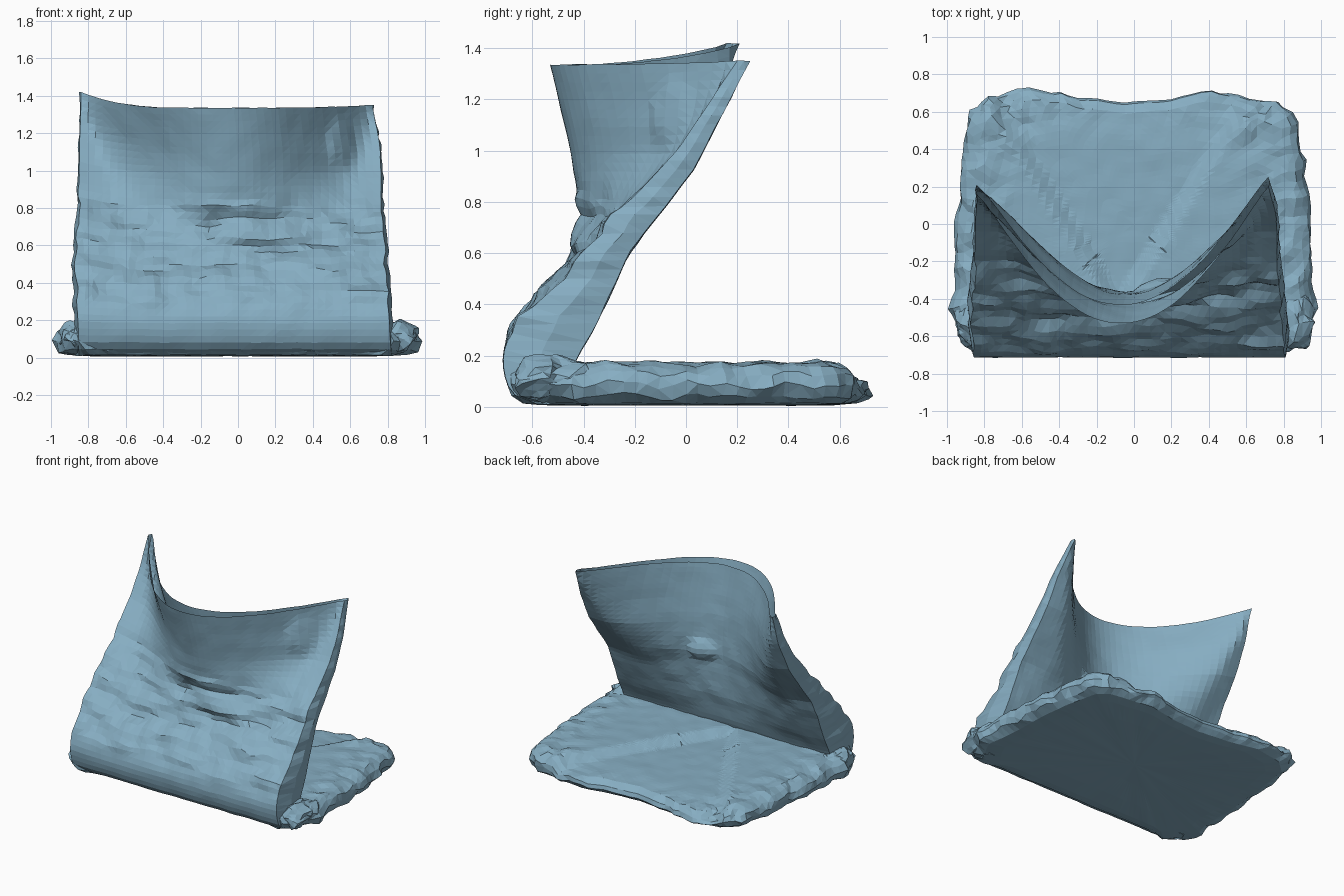
import bpy, bmesh, random, math
from mathutils import Vector, noise

if "Cube" in bpy.data.objects:
    bpy.data.objects.remove(bpy.data.objects["Cube"])

random.seed(4)
cloth = bpy.data.materials.new("blue_grey_cloth")
cloth.diffuse_color = (0.24, 0.42, 0.54, 1)
cloth.use_nodes = True
cloth.node_tree.nodes["Principled BSDF"].inputs["Base Color"].default_value = cloth.diffuse_color


def smooth(t):
    t = max(0.0, min(1.0, t))
    return t * t * (3 - 2 * t)


def look(table, z):
    """Linear lookup of a value at height z in a (z, value) profile."""
    for (z0, y0), (z1, y1) in zip(table, table[1:]):
        if z <= z1:
            return y0 + (y1 - y0) * max(0, (z - z0) / (z1 - z0))
    return table[-1][1]


def add_object(name, bm):
    me = bpy.data.meshes.new(name)
    bm.to_mesh(me)
    bm.free()
    me.materials.append(cloth)
    bpy.context.collection.objects.link(bpy.data.objects.new(name, me))


def skin(name, rings, cap_ends=False):
    """Join closed rings of points into a faceted skin."""
    bm = bmesh.new()
    vs = [[bm.verts.new(p) for p in r] for r in rings]
    n = len(vs[0])
    for a, b in zip(vs, vs[1:]):
        for i in range(n):
            j = (i + 1) % n
            bm.faces.new((a[i], a[j], b[j], b[i]))
    if cap_ends:
        for r in (vs[0], vs[-1]):
            c = bm.verts.new(sum((v.co for v in r), Vector()) / n)
            for i in range(n):
                bm.faces.new((r[i], r[(i + 1) % n], c))
    bmesh.ops.recalc_face_normals(bm, faces=bm.faces)
    bmesh.ops.triangulate(bm, faces=bm.faces, quad_method='SHORT_EDGE')
    add_object(name, bm)


def crumple(p, amount, freq):
    return p + noise.noise_vector(p * freq) * amount


# Lower half of the folded bag, lying flat with puffed edges
outline = [(-0.86, -0.69), (-0.75, -0.66), (0, -0.66), (0.72, -0.66), (0.83, -0.69),
           (0.93, -0.55), (0.98, -0.45), (0.95, -0.25), (0.94, 0.1), (0.91, 0.35),
           (0.85, 0.60), (0.77, 0.66), (0.42, 0.71), (0.2, 0.67), (-0.05, 0.65),
           (-0.3, 0.68), (-0.55, 0.73), (-0.78, 0.69), (-0.88, 0.6), (-0.93, 0.3),
           (-0.96, -0.1), (-0.96, -0.35), (-0.99, -0.45), (-0.93, -0.6)]
loop = []
for i, a in enumerate(outline):
    b = outline[(i + 1) % len(outline)]
    steps = max(1, round((Vector(b) - Vector(a)).length / 0.05))
    loop += [Vector(a).lerp(Vector(b), k / steps) for k in range(steps)]


def top_height(x, y):
    # sunken middle triangle between two diagonal folded flaps
    d = abs(x + 0.08) - (0.04 + (y + 0.35) * 0.62)
    flat = 0.105 + 0.02 * smooth((0.75 - y) / 0.35)
    corner = 0.03 * dent(abs(x), y, 0.68, 0.55, 0.12, 0.12)
    return flat + (0.17 - flat) * smooth(d / 0.12 + 0.4) + corner * noise.noise(Vector((x, y, 0)) * 14)


def dent(x, z, cx, cz, rx, rz):
    return math.exp(-(((x - cx) / rx) ** 2 + ((z - cz) / rz) ** 2) ** 2)


section = [(0.3, 0.008), (0.6, 0.006), (0.82, 0.008), (0.92, 0.014), (0.975, 0.04), (1.0, 0.085),
           (0.985, 0.125), (0.95, -0.015)] + [(0.91 - 0.045 * i, 0) for i in range(20)]
rings = []
for k, (s, z) in enumerate(section):
    ring = []
    for q in loop:
        x, y = q * s
        top = top_height(x, y)
        h = z if k < 5 else (z * top / 0.165 if k < 7 else top + z)
        edge = smooth((s - 0.6) / 0.35)
        p = Vector((x, y, h))
        amount = 0.003 if k < 4 else 0.005 + 0.024 * edge * smooth(abs(x) / 0.6)
        p = crumple(p, amount, 10)
        p.z = max(0.0, p.z)
        ring.append(p)
    rings.append(ring)
skin("lower_bag_half", rings, True)

# Upper half of the bag: leaning sides, middle pushed forward, open mouth
fold = [(0.01, -0.58), (0.03, -0.65), (0.07, -0.69), (0.13, -0.71), (0.2, -0.715),
        (0.27, -0.695), (0.35, -0.65)]
front_side = fold + [(0.58, -0.43), (0.8, -0.22), (1.0, -0.03), (1.34, 0.20)]
front_mid = fold + [(0.58, -0.44), (0.75, -0.415), (1.0, -0.45), (1.34, -0.53)]
back_side = [(0.01, -0.50), (0.2, -0.42), (0.3, -0.36), (0.6, -0.22), (0.92, 0.03), (1.34, 0.25)]
back_mid = [(0.01, -0.50), (0.2, -0.43), (0.4, -0.38), (0.7, -0.36), (1.0, -0.38), (1.34, -0.43)]
left_edge = [(0.01, -0.85), (0.5, -0.87), (0.8, -0.85), (1.34, -0.84)]
right_edge = [(0.01, 0.82), (0.3, 0.80), (0.8, 0.77), (1.1, 0.76), (1.34, 0.72)]
NU, NV, Z0 = 40, 38, 0.01


def panel_point(u, zn, side, mid, front):
    top = 1.335 + (0.085 if u < 0 else 0.015) * abs(u) ** 4
    z = Z0 + (zn - Z0) * (top - Z0) / (1.34 - Z0)
    # the pushed-in bowl narrows downwards
    t = max(0, min(1, (zn - 0.7) / 0.64))
    w = max(0, 1 - (u / (0.75 + 0.25 * t)) ** 2) ** (1.9 - 0.7 * t)
    y = look(side, zn) * (1 - w) + look(mid, zn) * w
    xl, xr = look(left_edge, zn), look(right_edge, zn)
    p = Vector((xl + (xr - xl) * (u + 1) / 2, y, z))
    if u < 0:
        p.y -= 0.04 * smooth((zn - 1.1) / 0.24) * abs(u)
    # sideways wrinkles across the belly, a pocket bump at the upper right
    belly = smooth((zn - 0.2) / 0.2) * smooth((0.92 - zn) / 0.2)
    if front:
        p.y += noise.noise(Vector((p.x * 3.2, zn * 13, 2))) * 0.045 * belly
        p.y -= 0.03 * dent(p.x, z, 0.55, 1.15, 0.06, 0.12)
    else:
        p.y += 0.04 * dent(p.x, z, 0.1, 0.72, 0.08, 0.07)
    return crumple(p, 0.004 + (0.018 if front else 0.003) * belly, 9)


rings = []
for k in range(NV + 1):
    zn = Z0 + (1.34 - Z0) * k / NV
    us = [-1 + 2 * i / NU for i in range(NU + 1)]
    front = [panel_point(u, zn, front_side, front_mid, True) for u in us]
    back = [panel_point(u, zn, back_side, back_mid, False) for u in reversed(us)]
    puff = 0.02 * (1 - k / NV) + 0.004
    right = (front[-1] + back[0]) / 2 + Vector((puff + random.uniform(-0.006, 0.006), 0, 0))
    left = (front[0] + back[-1]) / 2 - Vector((puff + random.uniform(-0.006, 0.006), 0, 0))
    rings.append(front + [right] + back + [left])
skin("upper_bag_half", rings)

# Crumpled gathers at both ends of the fold
for name, x in (("left_fold_gather", -0.86), ("right_fold_gather", 0.86)):
    bm = bmesh.new()
    bmesh.ops.create_icosphere(bm, subdivisions=3, radius=1)
    for v in bm.verts:
        p = Vector((x + v.co.x * 0.10, -0.50 + v.co.y * 0.17, 0.11 + v.co.z * 0.08))
        v.co = crumple(p, 0.04, 14)
        v.co.z = max(0.01, v.co.z)
    add_object(name, bm)
